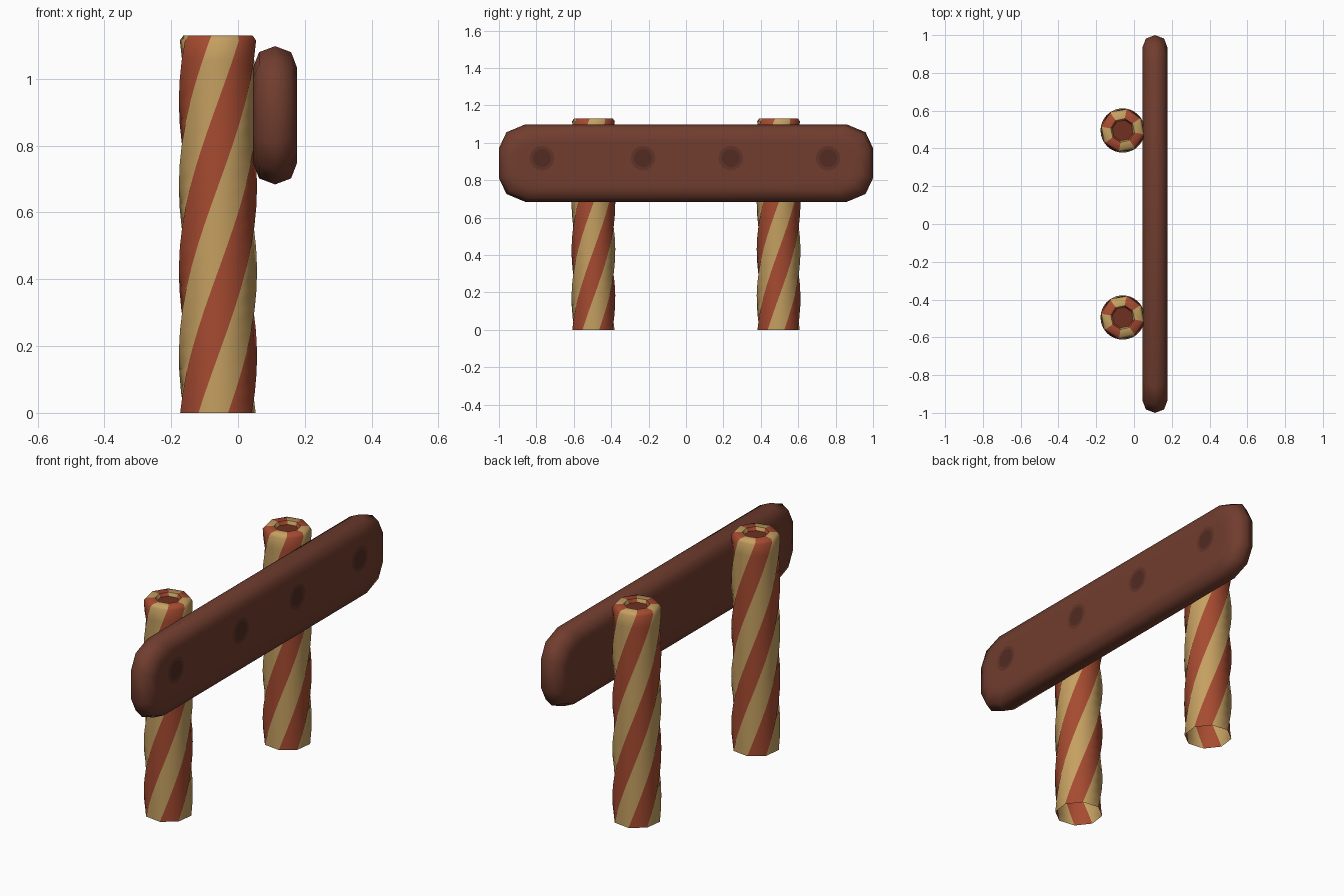
import bpy, bmesh
from math import sin, cos, pi, radians

if "Cube" in bpy.data.objects:
    bpy.data.objects.remove(bpy.data.objects["Cube"])


def material(name, rgb):
    m = bpy.data.materials.new(name)
    m.diffuse_color = (*rgb, 1)
    m.use_nodes = True
    m.node_tree.nodes["Principled BSDF"].inputs["Base Color"].default_value = m.diffuse_color
    return m


CREAM = material("cream", (0.56, 0.35, 0.12))
RED = material("red", (0.38, 0.07, 0.03))
CORE = material("core", (0.16, 0.03, 0.015))
WOOD = material("wood", (0.165, 0.047, 0.028))
SPOT = material("spot", (0.085, 0.024, 0.016))
SPOT_EDGE = material("spot_edge", (0.12, 0.034, 0.021))


def finish(bm, name, mats, loc, angle):
    me = bpy.data.meshes.new(name)
    bm.to_mesh(me)
    bm.free()
    for m in mats:
        me.materials.append(m)
    me.shade_smooth()
    me.set_sharp_from_angle(angle=radians(angle))
    ob = bpy.data.objects.new(name, me)
    ob.location = loc
    bpy.context.collection.objects.link(ob)
    return ob


def bridge(bm, a, b, mat=lambda k: 0):
    n = len(a)
    for k in range(n):
        j = (k + 1) % n
        bm.faces.new((a[k], a[j], b[j], b[k])).material_index = mat(k)


# Twisted eight-sided post with alternating stripes and a recessed core, open below
def post(name, y):
    bm = bmesh.new()
    top, steps = 1.13, 18
    profile = [(0.117, 1.115 * i / steps) for i in range(steps + 1)]
    profile += [(0.105, top), (0.064, top), (0.056, 1.112)]
    rings = []
    for r, z in profile:
        turn = radians(-30 + 177 * z)
        rings.append([bm.verts.new((r * sin(turn + k * pi / 4),
                                    -r * cos(turn + k * pi / 4), z))
                      for k in range(8)])
    for a, b in zip(rings, rings[1:]):
        bridge(bm, a, b, lambda k: k % 2)
    bm.faces.new(rings[-1]).material_index = 2
    finish(bm, name, (CREAM, RED, CORE), (-0.06, y, 0), 60)


post("front_post", -0.495)
post("back_post", 0.495)


# Rounded plank: one outline, inset towards both faces
def plank():
    bm = bmesh.new()
    quarter = [(1.0, 0.08), (0.96, 0.165), (0.86, 0.207)]
    outline = (quarter + [(-y, z) for y, z in reversed(quarter)]
               + [(-y, -z) for y, z in quarter]
               + [(y, -z) for y, z in reversed(quarter)])
    layers = [(-0.066, 0.1), (-0.066, 0.065), (-0.048, 0.018), (0, 0),
              (0.048, 0.018), (0.066, 0.065), (0.066, 0.1)]
    rings = [[bm.verts.new((x, y * (1 - d), z * (1 - d / 0.207)))
              for y, z in outline] for x, d in layers]
    for a, b in zip(rings, rings[1:]):
        bridge(bm, a, b)
    bm.faces.new(rings[-1])
    bm.faces.new(rings[0][::-1])
    bmesh.ops.recalc_face_normals(bm, faces=bm.faces)
    finish(bm, "plank", (WOOD,), (0.111, 0, 0.891), 60)


plank()


# Dark nail spots on the outer face of the plank
for i, y in enumerate((-0.77, -0.23, 0.24, 0.76)):
    bm = bmesh.new()
    outer, inner = ([bm.verts.new((0, r * cos(k * pi / 8), r * sin(k * pi / 8)))
                     for k in range(16)] for r in (0.066, 0.048))
    bridge(bm, outer, inner, lambda k: 1)
    bm.faces.new(inner)
    finish(bm, f"nail_spot_{i + 1}", (SPOT, SPOT_EDGE), (0.1785, y, 0.918), 60)
